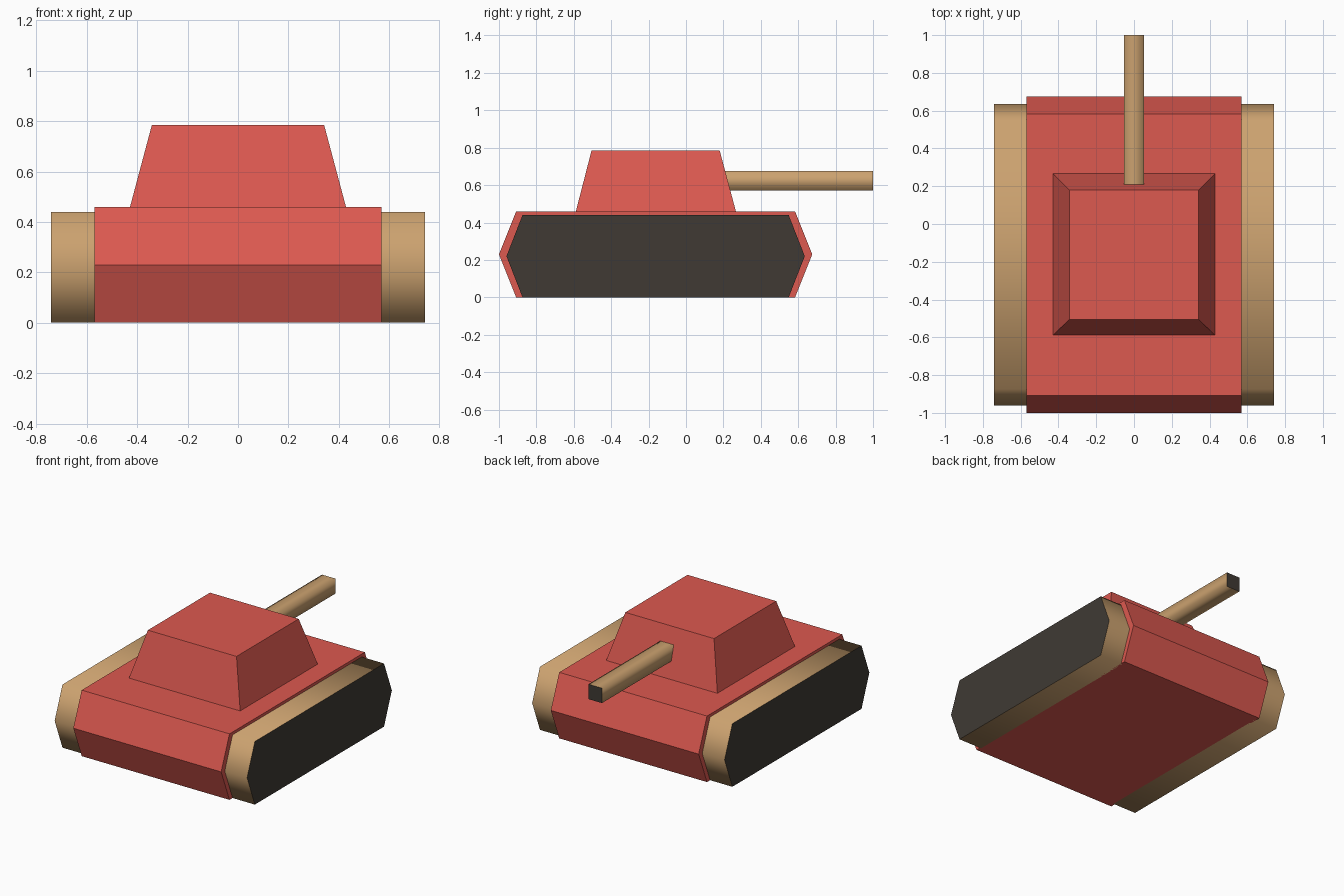
import bpy, bmesh
from mathutils import Vector

if "Cube" in bpy.data.objects:
    bpy.data.objects.remove(bpy.data.objects["Cube"])


def material(name, rgb):
    m = bpy.data.materials.new(name)
    m.diffuse_color = (*rgb, 1)
    m.use_nodes = True
    m.node_tree.nodes["Principled BSDF"].inputs["Base Color"].default_value = m.diffuse_color
    return m


red = material("red_paint", (0.72, 0.10, 0.08))
tan = material("tan_metal", (0.60, 0.36, 0.16))
dark = material("dark_metal", (0.05, 0.042, 0.034))


def loft(name, start, end, mats, smooth=False):
    """Solid between two matching rings; the caps use the last material."""
    bm = bmesh.new()
    a = [bm.verts.new(p) for p in start]
    b = [bm.verts.new(p) for p in end]
    caps = [bm.faces.new(a), bm.faces.new(b)]
    n = len(a)
    for i in range(n):
        j = (i + 1) % n
        bm.faces.new((a[i], a[j], b[j], b[i])).smooth = smooth
    for cap in caps:
        cap.material_index = len(mats) - 1
        for e in cap.edges:
            e.smooth = False
    bmesh.ops.recalc_face_normals(bm, faces=bm.faces)
    mesh = bpy.data.meshes.new(name)
    bm.to_mesh(mesh)
    bm.free()
    for m in mats:
        mesh.materials.append(m)
    ob = bpy.data.objects.new(name, mesh)
    bpy.context.collection.objects.link(ob)
    return ob


def hexagon(x, back, front, bevel, height):
    """Side profile with pointed ends, standing on z = 0."""
    yz = [(back + bevel, 0), (back, height / 2), (back + bevel, height),
          (front - bevel, height), (front, height / 2), (front - bevel, 0)]
    return [Vector((x, y, z)) for y, z in yz]


def rectangle(x, y0, y1, z):
    return [Vector(p) for p in ((-x, y0, z), (x, y0, z), (x, y1, z), (-x, y1, z))]


# Hull
loft("hull", hexagon(-0.57, -1, 0.675, 0.092, 0.46),
     hexagon(0.57, -1, 0.675, 0.092, 0.46), [red])

# Tracks, one each side
for side, s in (("left", -1), ("right", 1)):
    loft(side + "_track", hexagon(s * 0.56, -0.96, 0.635, 0.086, 0.44),
         hexagon(s * 0.742, -0.96, 0.635, 0.086, 0.44), [tan, dark], smooth=True)

# Tapered turret
loft("turret", rectangle(0.43, -0.59, 0.268, 0.455),
     rectangle(0.342, -0.505, 0.18, 0.785), [red])

# Square gun barrel with softened shading
r, zc = 0.052, 0.623
ring = [(-r, -r), (r, -r), (r, r), (-r, r)]
loft("gun_barrel", [Vector((x, 0.17, zc + z)) for x, z in ring],
     [Vector((x, 1, zc + z)) for x, z in ring], [tan, dark], smooth=True)
